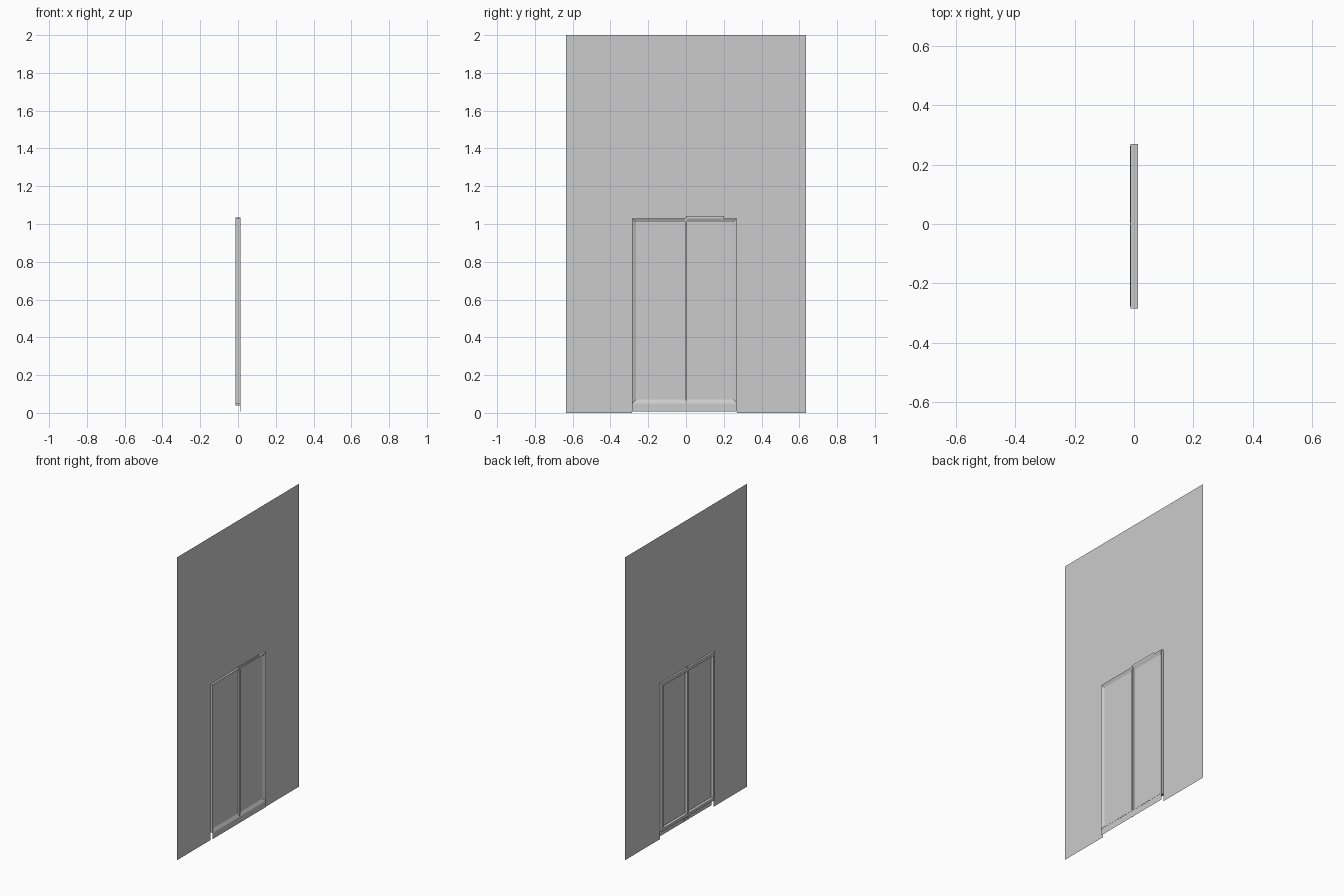
import bpy, bmesh

if "Cube" in bpy.data.objects:
    bpy.data.objects.remove(bpy.data.objects["Cube"])

def make(name, verts, faces):
    me = bpy.data.meshes.new(name)
    me.from_pydata(verts, [], faces)
    me.update()
    ob = bpy.data.objects.new(name, me)
    bpy.context.collection.objects.link(ob)
    return ob

def sheet(name, x, outline):
    # flat single-sided sheet facing +x from a (y, z) outline
    return make(name, [(x, y, z) for y, z in outline], [list(range(len(outline)))])

def box(name, lo, hi):
    bm = bmesh.new()
    bmesh.ops.create_cube(bm, size=1)
    for v in bm.verts:
        v.co = [(a + b) / 2 + c * (b - a) for a, b, c in zip(lo, hi, v.co)]
    me = bpy.data.meshes.new(name)
    bm.to_mesh(me)
    bm.free()
    ob = bpy.data.objects.new(name, me)
    bpy.context.collection.objects.link(ob)

Y0, Y1, Z0, Z1 = -0.285, 0.27, 0.05, 1.03   # outer frame

# wall sheet with the doorway cut out of its lower edge
sheet("wall", 0, [(-0.635, 0), (Y0, 0), (Y0, Z1), (Y1, Z1), (Y1, 0),
                  (0.635, 0), (0.635, 2), (-0.635, 2)])

# frame: a profile of (x, inset) swept around the doorway rectangle
profile = [(-0.012, 0), (0.014, 0), (0.004, 0.02), (-0.014, 0.02)]
verts, faces = [], []
for x, i in profile:
    verts += [(x, Y0 + i, Z0 + i), (x, Y1 - i, Z0 + i),
              (x, Y1 - i, Z1 - i), (x, Y0 + i, Z1 - i)]
for p in range(4):
    q = (p + 1) % 4
    for k in range(4):
        n = (k + 1) % 4
        faces.append([p * 4 + k, p * 4 + n, q * 4 + n, q * 4 + k])
make("door_frame", verts, faces)

# door leaves either side of the centre post
for name, a, b in (("left_leaf", Y0 + 0.02, -0.004), ("right_leaf", 0.004, Y1 - 0.02)):
    sheet(name, 0.004, [(a, 0.07), (b, 0.07), (b, 1.01), (a, 1.01)])

# kick plate under the frame, set forward of the wall
sheet("kick_plate", 0.013, [(Y0, 0.008), (Y1, 0.008), (Y1, Z0), (Y0, Z0)])

# centre post and the slim rails on the right leaf
box("centre_post", (-0.014, -0.004, 0.04), (0.014, 0.004, 1.035))
box("post_foot", (0.010, -0.003, 0.008), (0.014, 0.003, 0.04))
sheet("top_rail", 0.012, [(0, 1.03), (0.2, 1.03), (0.2, 1.043), (0, 1.043)])
